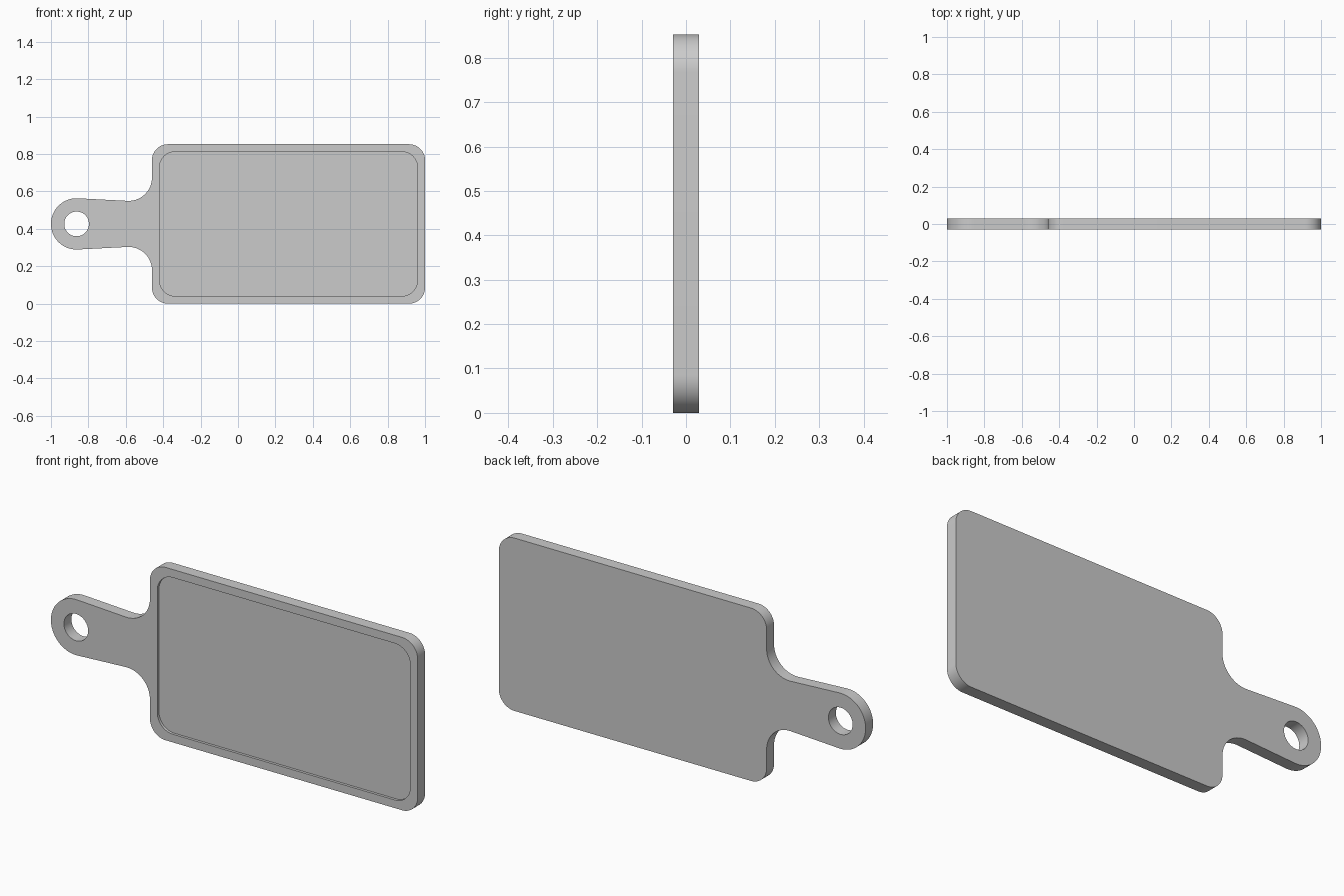
import bpy, bmesh
from math import cos, sin, radians

if "Cube" in bpy.data.objects:
    bpy.data.objects.remove(bpy.data.objects["Cube"])

MID_Z = 0.426      # height of the long axis
HALF_Y = 0.029     # half the board thickness


def arc(cx, cz, r, a0, a1, n=16):
    return [(cx + r * cos(radians(a0 + (a1 - a0) * i / n)),
             cz + r * sin(radians(a0 + (a1 - a0) * i / n))) for i in range(n + 1)]


def prism(name, points, y0, y1):
    """Extrude an x-z outline from y0 to y1."""
    bm = bmesh.new()
    face = bm.faces.new([bm.verts.new((x, y0, z)) for x, z in points])
    new = bmesh.ops.extrude_face_region(bm, geom=[face])["geom"]
    verts = [v for v in new if isinstance(v, bmesh.types.BMVert)]
    bmesh.ops.translate(bm, verts=verts, vec=(0, y1 - y0, 0))
    bmesh.ops.recalc_face_normals(bm, faces=bm.faces)
    mesh = bpy.data.meshes.new(name)
    bm.to_mesh(mesh)
    bm.free()
    obj = bpy.data.objects.new(name, mesh)
    bpy.context.collection.objects.link(obj)
    return obj


def rounded_rect(x0, x1, z0, z1, r):
    return (arc(x1 - r, z1 - r, r, 90, 0) + arc(x1 - r, z0 + r, r, 0, -90)
            + arc(x0 + r, z0 + r, r, 270, 180) + arc(x0 + r, z1 - r, r, 180, 90))


# Upper half of the outline: handle end, neck fillet, two board corners
half = (arc(-0.863, 0, 0.137, 180, 87, 32) + arc(-0.585, 0.248, 0.125, 267, 360, 24)
        + arc(-0.375, 0.341, 0.085, 180, 90) + arc(0.915, 0.341, 0.085, 90, 0))
outline = half + [(x, -z) for x, z in reversed(half[1:])]
board = prism("cutting_board", [(x, z + MID_Z) for x, z in outline], -HALF_Y, HALF_Y)

# Shallow front recess and hanging hole
cutters = [
    prism("recess_cutter", rounded_rect(-0.42, 0.96, 0.04, 0.812, 0.085), -0.1, -HALF_Y + 0.013),
    prism("hole_cutter", arc(-0.863, MID_Z, 0.066, 0, 360, 64)[:-1], -0.1, 0.1),
]
bpy.context.view_layer.objects.active = board
board.select_set(True)
for cutter in cutters:
    cutter.hide_render = True
    mod = board.modifiers.new(cutter.name, 'BOOLEAN')
    mod.operation = 'DIFFERENCE'
    mod.solver = 'EXACT'
    mod.object = cutter
    bpy.ops.object.modifier_apply(modifier=mod.name)
for cutter in cutters:
    bpy.data.objects.remove(cutter)

bpy.ops.object.shade_smooth_by_angle(angle=radians(30))
